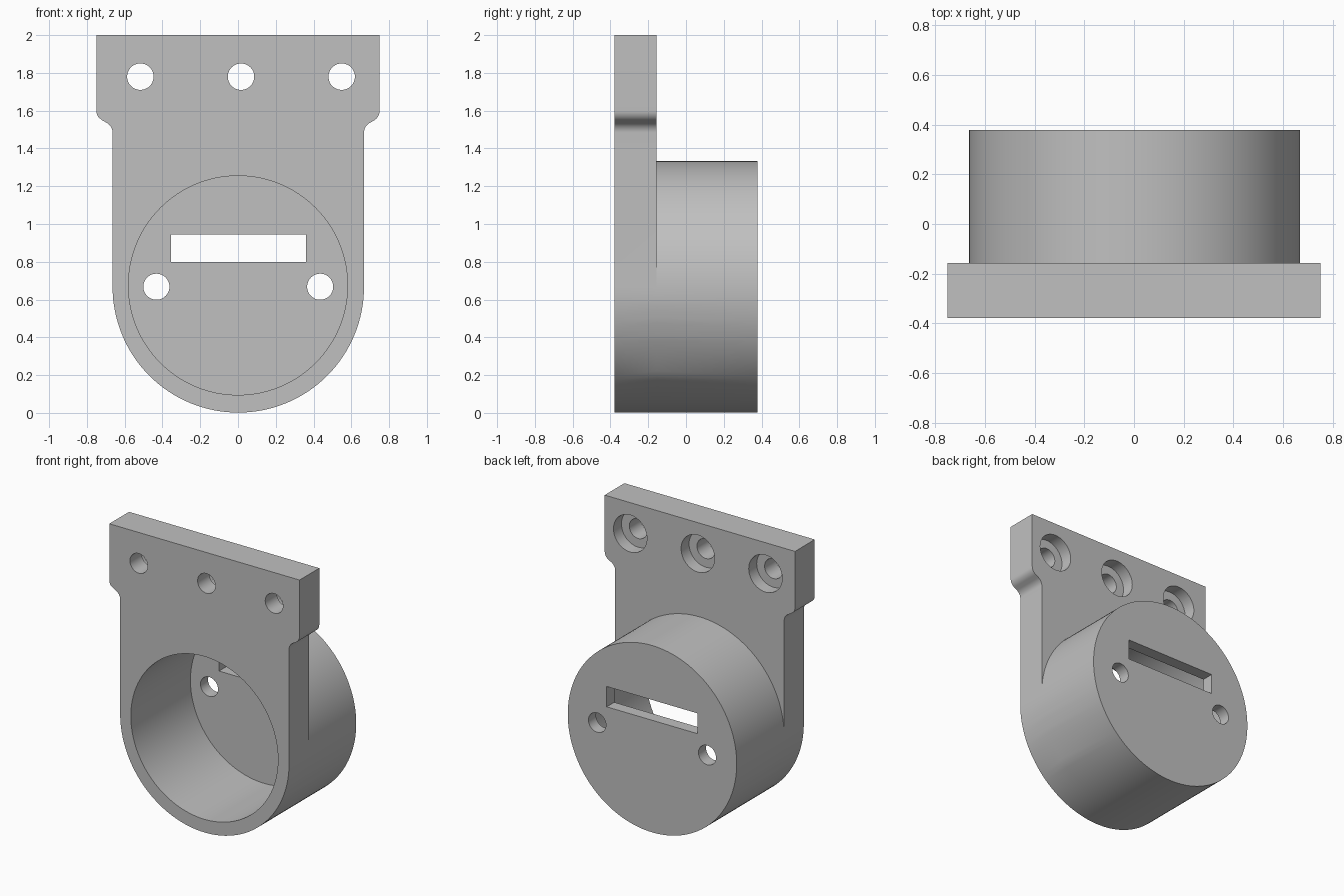
import bpy, bmesh, math

if "Cube" in bpy.data.objects:
    bpy.data.objects.remove(bpy.data.objects["Cube"])

FRONT, PLATE_BACK, BACK = -0.378, -0.156, 0.378
R, CX, CZ = 0.6655, 0.0015, 0.667

mat = bpy.data.materials.new("plain grey")
mat.diffuse_color = (0.53, 0.53, 0.53, 1)
mat.use_nodes = True
mat.node_tree.nodes["Principled BSDF"].inputs["Base Color"].default_value = mat.diffuse_color


def arc(cx, cz, r, a0, a1, n):
    return [(cx + r * math.cos(math.radians(a0 + (a1 - a0) * i / n)),
             cz + r * math.sin(math.radians(a0 + (a1 - a0) * i / n))) for i in range(n + 1)]


def prism(name, pts, y0, y1):
    """Extrude an x-z outline from y0 to y1."""
    bm = bmesh.new()
    face = bm.faces.new([bm.verts.new((x, y0, z)) for x, z in pts])
    ext = bmesh.ops.extrude_face_region(bm, geom=[face])
    verts = [g for g in ext["geom"] if isinstance(g, bmesh.types.BMVert)]
    bmesh.ops.translate(bm, verts=verts, vec=(0, y1 - y0, 0))
    bmesh.ops.recalc_face_normals(bm, faces=bm.faces)
    me = bpy.data.meshes.new(name)
    bm.to_mesh(me)
    bm.free()
    me.materials.append(mat)
    ob = bpy.data.objects.new(name, me)
    bpy.context.collection.objects.link(ob)
    return ob


def disc(name, x, z, r, y0, y1, n=48):
    return prism(name, arc(x, z, r, 0, 360, n)[:-1], y0, y1)


def combine(target, tool, operation):
    bpy.context.view_layer.objects.active = target
    mod = target.modifiers.new("bool", "BOOLEAN")
    mod.operation, mod.solver, mod.object = operation, "EXACT", tool
    bpy.ops.object.modifier_apply(modifier=mod.name)
    bpy.data.objects.remove(tool)


# Mounting plate: wide top, S-shaped shoulders, round bottom
shoulder = arc(0.69, 1.60, 0.06, 0, -60, 8) + arc(CX + R + 0.06, 1.483, 0.06, 120, 180, 8)
right = [(0.75, 2.0)] + shoulder
left = [(-0.75, 2.0)] + [(2 * CX - x if x < 0.735 else -x, z) for x, z in shoulder]
bottom = arc(CX, CZ, R, 0, -180, 64)
bracket = prism("mounting_bracket", right + bottom + left[::-1], FRONT, PLATE_BACK)

# Round cup behind the plate
cup = disc("cup", CX, CZ, R, PLATE_BACK, BACK, 128)
combine(bracket, cup, "UNION")

# Cup bore, open to the front, with a thin back wall
combine(bracket, disc("bore", 0.0, 0.675, 0.58, FRONT - 0.1, BACK - 0.085, 128), "DIFFERENCE")

# Slot and two holes in the back wall
slot = prism("slot", [(-0.355, 0.80), (0.36, 0.80), (0.36, 0.945), (-0.355, 0.945)], 0.2, 0.5)
combine(bracket, slot, "DIFFERENCE")
for x in (-0.432, 0.435):
    combine(bracket, disc("hole", x, 0.668, 0.069, 0.2, 0.5), "DIFFERENCE")

# Three counterbored screw holes along the top
for x in (-0.517, 0.016, 0.549):
    combine(bracket, disc("hole", x, 1.78, 0.07, FRONT - 0.1, PLATE_BACK + 0.1), "DIFFERENCE")
    combine(bracket, disc("counterbore", x, 1.78, 0.132, PLATE_BACK - 0.09, PLATE_BACK + 0.1), "DIFFERENCE")

bpy.ops.object.select_all(action="DESELECT")
bracket.select_set(True)
bpy.context.view_layer.objects.active = bracket
bpy.ops.object.shade_smooth_by_angle(angle=math.radians(30))
